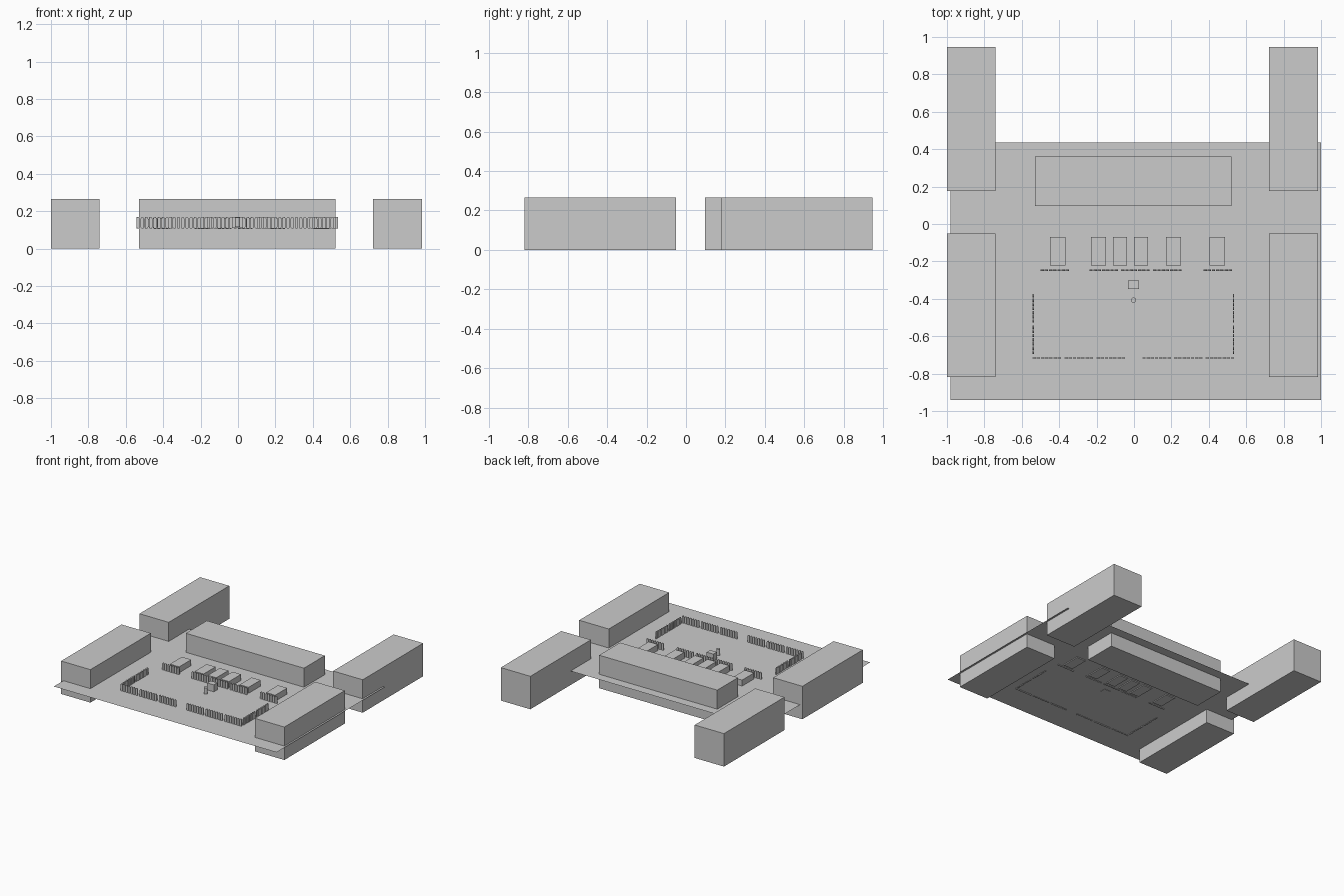
import bpy, bmesh, math
from mathutils import Matrix, Vector

if "Cube" in bpy.data.objects:
    bpy.data.objects.remove(bpy.data.objects["Cube"])

GROUND = 0.112


def finish(name, bm):
    mesh = bpy.data.meshes.new(name)
    bmesh.ops.recalc_face_normals(bm, faces=bm.faces)
    bm.to_mesh(mesh)
    bm.free()
    obj = bpy.data.objects.new(name, mesh)
    bpy.context.collection.objects.link(obj)
    return obj


def box(name, x0, x1, y0, y1, z0, z1):
    bm = bmesh.new()
    size = Matrix.Diagonal((x1 - x0, y1 - y0, z1 - z0, 1))
    mid = Matrix.Translation(((x0 + x1) / 2, (y0 + y1) / 2, (z0 + z1) / 2))
    bmesh.ops.create_cube(bm, size=1, matrix=mid @ size)
    return finish(name, bm)


# Ground sheet cutting through the blocks
bm = bmesh.new()
bm.faces.new([bm.verts.new((x, y, GROUND)) for x, y in
              ((-0.98, -0.94), (1, -0.94), (1, 0.435), (-0.98, 0.435))])
finish("ground", bm)

# Large surrounding buildings
for side, x0, x1 in (("left", -1.0, -0.74), ("right", 0.722, 0.985)):
    box("front_building_" + side, x0, x1, -0.818, -0.05, 0, 0.265)
    box("rear_building_" + side, x0, x1, 0.177, 0.946, 0, 0.265)
box("main_building", -0.53, 0.52, 0.095, 0.36, 0, 0.265)

# Row of small huts
for x0, x1 in ((-0.45, -0.367), (-0.23, -0.15), (-0.113, -0.037),
               (0.0, 0.076), (0.17, 0.25), (0.405, 0.487)):
    box("hut", x0, x1, -0.222, -0.07, 0.105, 0.16)

# Central plinth and round post
box("plinth", -0.032, 0.028, -0.347, -0.302, 0.109, 0.168)
bm = bmesh.new()
bmesh.ops.create_cone(bm, cap_ends=True, segments=16, radius1=0.014, radius2=0.014,
                      depth=0.05, matrix=Matrix.Translation((-0.002, -0.407, 0.14)))
finish("post", bm)


# Fence panel: seven round-ended pickets in a row
def fence(x, y, along_y=False, length=0.157, count=7, thick=0.007):
    bm = bmesh.new()
    pitch = length / count
    w, z0, z1 = pitch * 0.42, 0.106, 0.17
    profile = [(w * math.cos(a), (z1 - 0.016 if math.sin(a) > 0 else z0 + 0.012)
                + (0.016 if math.sin(a) > 0 else 0.012) * math.sin(a))
               for a in [math.tau * (i + 0.5) / 12 for i in range(12)]]
    for i in range(count):
        c = (i + 0.5) * pitch
        face = bm.faces.new([bm.verts.new((c + px, -thick / 2, pz)) for px, pz in profile])
        ext = bmesh.ops.extrude_face_region(bm, geom=[face], use_keep_orig=True)
        bmesh.ops.translate(bm, vec=(0, thick, 0),
                            verts=[v for v in ext["geom"] if isinstance(v, bmesh.types.BMVert)])
    turn = Matrix.Rotation(math.pi / 2 if along_y else 0, 4, "Z")
    bm.transform(Matrix.Translation(Vector((x, y, 0))) @ turn)
    finish("fence_panel", bm)


# Front fence with a gateway in the middle
for x in (-0.545, -0.374, -0.203, 0.042, 0.212, 0.381):
    fence(x, -0.716)
# Side fences
for x in (-0.538, 0.532):
    for y in (-0.697, -0.53):
        fence(x, y, along_y=True)
# Back fence in front of the huts
for x in (-0.502, -0.241, -0.071, 0.1, 0.369):
    fence(x, -0.247)
